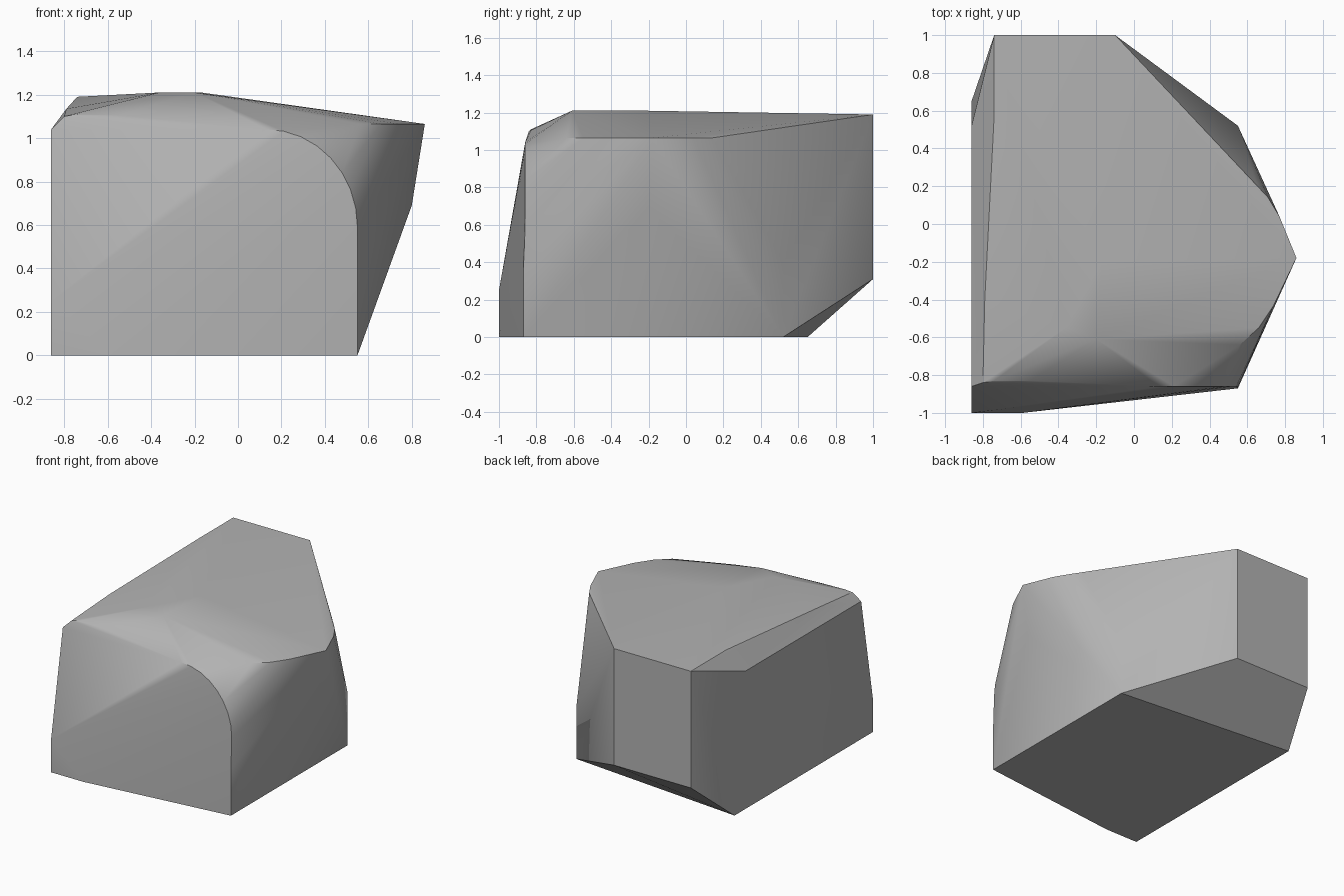
import bpy
import bmesh
from math import sin, cos, radians

cube = bpy.data.objects.get("Cube")
if cube:
    bpy.data.objects.remove(cube, do_unlink=True)


def make_material(name, color):
    mat = bpy.data.materials.new(name)
    mat.use_nodes = True
    mat.diffuse_color = color
    mat.node_tree.nodes["Principled BSDF"].inputs["Base Color"].default_value = color
    return mat


def convex_object(name, points, mat, smooth_angle):
    """Wrap a cloud of corner points in a convex skin."""
    bm = bmesh.new()
    for point in points:
        bm.verts.new(point)
    hull = bmesh.ops.convex_hull(bm, input=bm.verts[:])
    loose = set(hull["geom_interior"]) | set(hull["geom_unused"])
    bmesh.ops.delete(bm, geom=[g for g in loose if isinstance(g, bmesh.types.BMVert)],
                     context="VERTS")
    bmesh.ops.recalc_face_normals(bm, faces=bm.faces[:])
    mesh = bpy.data.meshes.new(name)
    bm.to_mesh(mesh)
    bm.free()
    mesh.materials.append(mat)
    obj = bpy.data.objects.new(name, mesh)
    bpy.context.collection.objects.link(obj)
    bpy.ops.object.select_all(action="DESELECT")
    obj.select_set(True)
    bpy.context.view_layer.objects.active = obj
    bpy.ops.object.shade_smooth_by_angle(angle=radians(smooth_angle))
    return obj


left, right, front, back = -0.86, 0.55, -0.87, 1.0

# Footprint on the ground
base = [(left, -1, 0), (-0.59, -1, 0), (right, front, 0), (right, 0.52, 0), (left, 0.65, 0)]

# Front face: short upright toe, sloped wall, rounded upper corner
front_wall = [(left, -1, 0.25), (left, -0.86, 1.04), (-0.8, -0.84, 1.1),
              (-0.74, -0.83, 1.11), (-0.55, -0.83, 1.105), (right, front, 0.35)]
for step in range(9):
    a = radians(90 * step / 8)
    front_wall.append((0.13 + 0.42 * cos(a), -0.86, 0.59 + 0.45 * sin(a)))

# Back face: upright rectangle with undercut below
back_wall = [(x, back, z) for x in (-0.74, -0.1) for z in (0.31, 1.19)]

# Flank corners
flanks = [(left, 0.52, 1.04), (right, 0.52, 0.4), (0.8, -0.2, 0.69)]

# Crown ridge and the curved rim on the pointed side
crown = [(-0.74, 0.58, 1.19), (-0.79, -0.4, 1.135), (-0.36, -0.55, 1.21),
         (-0.2, -0.61, 1.21), (-0.17, -0.2, 1.21)]
rim = [(x, y, 1.065) for x, y in ((0.56, -0.64), (0.66, -0.55), (0.74, -0.43),
                                 (0.86, -0.18), (0.77, 0.04), (0.71, 0.14), (0.65, 0.21))]

stone = make_material("grey stone", (0.45, 0.45, 0.45, 1))
convex_object("rock", base + front_wall + back_wall + flanks + crown + rim, stone, 30)
